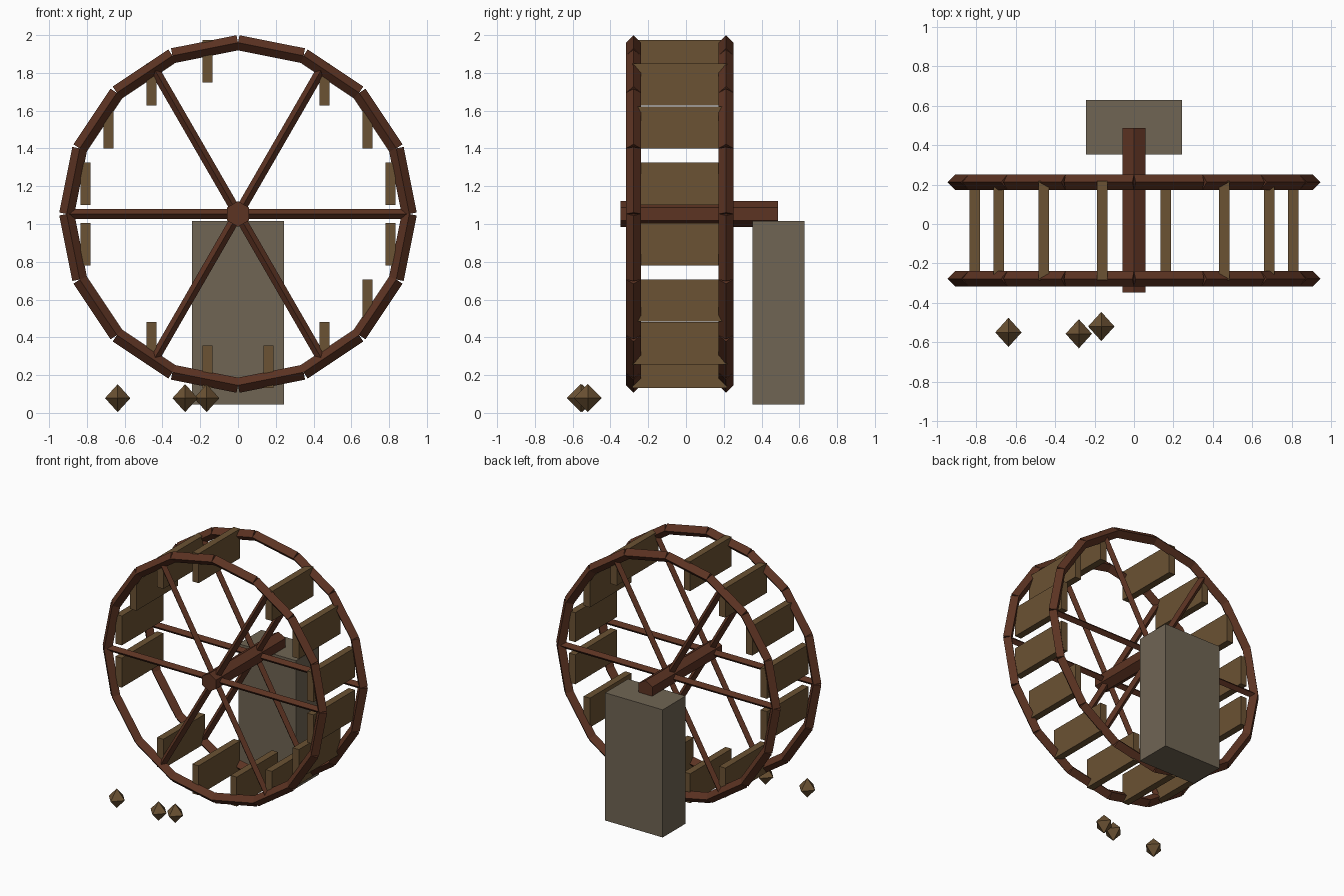
import bpy, bmesh
from math import sin, cos, pi, radians
from mathutils import Vector, Matrix

old = bpy.data.objects.get("Cube")
if old:
    bpy.data.objects.remove(old, do_unlink=True)


def material(name, rgb):
    m = bpy.data.materials.new(name)
    m.use_nodes = True
    m.diffuse_color = (*rgb, 1)
    m.node_tree.nodes["Principled BSDF"].inputs["Base Color"].default_value = (*rgb, 1)
    return m


DARK_WOOD = material("dark_red_wood", (0.107, 0.033, 0.016))
PLANK_WOOD = material("light_brown_wood", (0.147, 0.084, 0.033))
STONE = material("grey_brown_stone", (0.162, 0.130, 0.088))

HUB = Vector((0, -0.033, 1.053))    # wheel centre
RIM_R = 0.907
RIM_SIDES = 16
RIM_OFFSET = 0.245                  # rim distance from the wheel's middle plane


def finish(name, bm, mat):
    bmesh.ops.recalc_face_normals(bm, faces=bm.faces)
    mesh = bpy.data.meshes.new(name)
    bm.to_mesh(mesh)
    bm.free()
    mesh.materials.append(mat)
    ob = bpy.data.objects.new(name, mesh)
    bpy.context.collection.objects.link(ob)
    return ob


def add_bar(bm, a, b, radius, sides, up):
    """Prism from a to b with one corner of its section pointing along up."""
    side = (b - a).normalized().cross(up)
    rings = []
    for p in (a, b):
        rings.append([bm.verts.new(p + radius * (up * cos(t) + side * sin(t)))
                      for t in (2 * pi * i / sides for i in range(sides))])
    for i in range(sides):
        j = (i + 1) % sides
        bm.faces.new((rings[0][i], rings[0][j], rings[1][j], rings[1][i]))
    for ring in rings:
        bm.faces.new(ring)


def add_box(bm, centre, size):
    bmesh.ops.create_cube(bm, size=1,
                          matrix=Matrix.Translation(centre) @ Matrix.Diagonal((*size, 1)))


def on_wheel(angle, radius, y=0):
    """Point on the wheel, angle measured from the top."""
    return HUB + Vector((radius * sin(angle), y, radius * cos(angle)))


Y = Vector((0, 1, 0))
Z = Vector((0, 0, 1))

# Two rims of straight beams, each with three full-width spokes
for label, y in (("front", -RIM_OFFSET), ("back", RIM_OFFSET)):
    rim = bmesh.new()
    for k in range(RIM_SIDES):
        a, b = (2 * pi * n / RIM_SIDES for n in (k, k + 1))
        add_bar(rim, on_wheel(a, RIM_R, y), on_wheel(b, RIM_R, y), 0.04, 4, Y)
    finish(label + "_rim", rim, DARK_WOOD)

    spokes = bmesh.new()
    for deg in (30, 90, 150):
        a = radians(deg)
        add_bar(spokes, on_wheel(a, -0.9, y), on_wheel(a, 0.9, y), 0.026, 4, Y)
    finish(label + "_spokes", spokes, DARK_WOOD)

# Six-sided axle reaching back over the support
axle = bmesh.new()
add_bar(axle, Vector((0, -0.348, HUB.z)), Vector((0, 0.488, HUB.z)), 0.068, 6, Z)
finish("axle", axle, DARK_WOOD)

# Upright paddles between the rims, two of them lost
paddles = bmesh.new()
for k in range(RIM_SIDES):
    if k not in (0, 10):
        add_box(paddles, on_wheel(2 * pi * (k + 0.5) / RIM_SIDES, 0.824), (0.053, 0.5, 0.224))
finish("paddles", paddles, PLANK_WOOD)

# Support block behind the wheel
block = bmesh.new()
add_box(block, (0, 0.49, 0.53), (0.486, 0.276, 0.973))
finish("support_block", block, STONE)

# Small eight-sided debris chunks on the ground
for n, (x, y) in enumerate(((-0.637, -0.55), (-0.28, -0.557), (-0.166, -0.52))):
    chunk = bmesh.new()
    c = Vector((x, y, 0.078))
    rx, r = 0.067, 0.074
    ring = [chunk.verts.new(c + Vector(o)) for o in ((rx, 0, 0), (0, r, 0), (-rx, 0, 0), (0, -r, 0))]
    for tip in (chunk.verts.new(c + Z * r), chunk.verts.new(c - Z * r)):
        for i in range(4):
            chunk.faces.new((ring[i], ring[(i + 1) % 4], tip))
    finish("debris_chunk_%d" % (n + 1), chunk, PLANK_WOOD)
